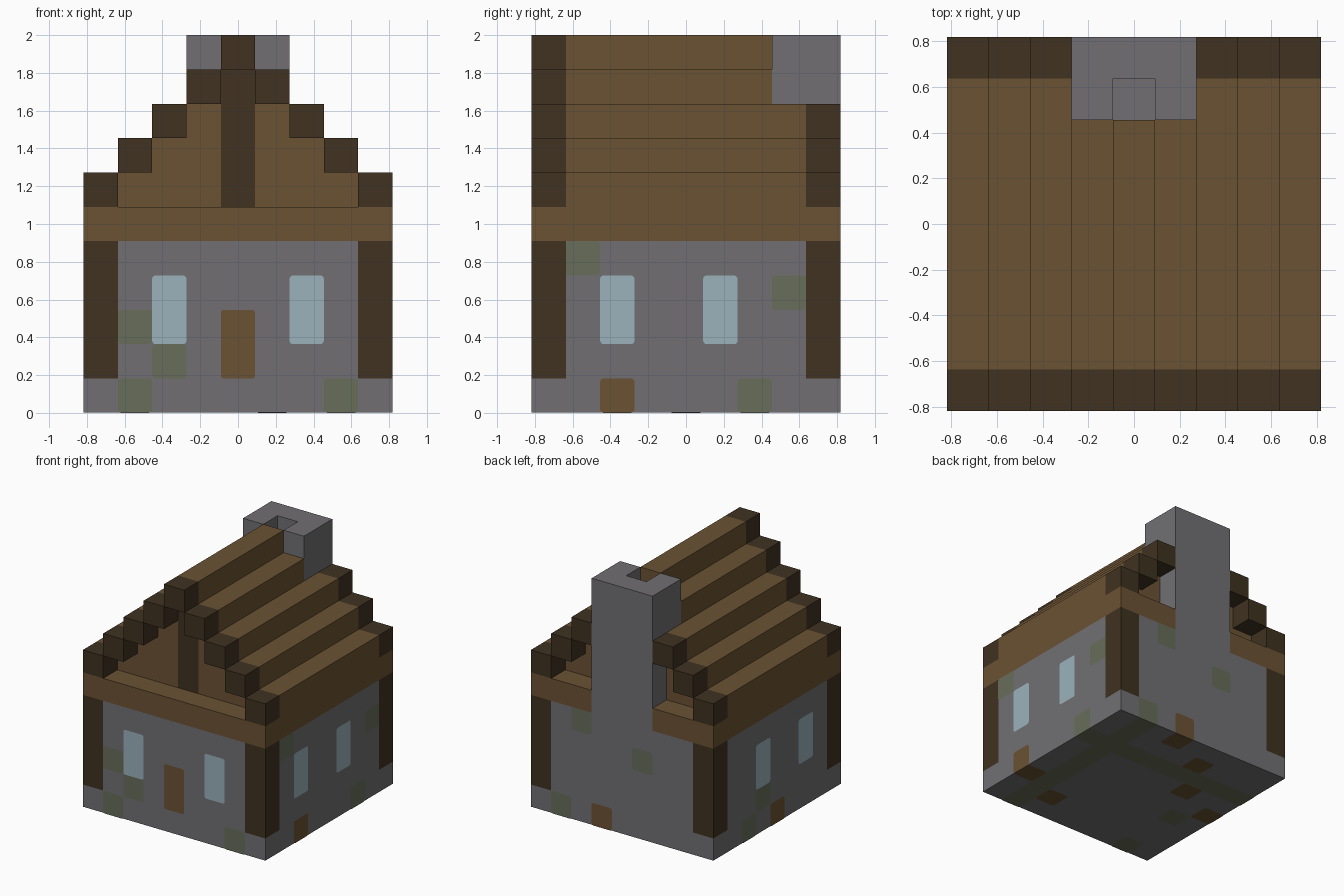
import bpy, bmesh, math
from mathutils import Vector

cube = bpy.data.objects.get("Cube")
if cube:
    bpy.data.objects.remove(cube, do_unlink=True)

U = 2 / 11       # one building block
N = 9            # blocks along each side
LIFT = 0.002     # how far painted plates stand off


def material(name, r, g, b):
    m = bpy.data.materials.new(name)
    m.use_nodes = True
    m.diffuse_color = (r, g, b, 1)
    bsdf = m.node_tree.nodes["Principled BSDF"]
    bsdf.inputs["Base Color"].default_value = (r, g, b, 1)
    bsdf.inputs["Roughness"].default_value = 0.9
    return m


STONE = material("grey stone", 0.165, 0.159, 0.171)
WOOD = material("brown wood", 0.147, 0.084, 0.033)
DARK = material("dark timber", 0.050, 0.032, 0.015)
GLASS = material("pale glass", 0.328, 0.445, 0.497)
MOSS = material("mossy stone", 0.136, 0.153, 0.100)


def finish(name, bm, mat):
    me = bpy.data.meshes.new(name)
    bm.to_mesh(me)
    bm.free()
    me.materials.append(mat)
    ob = bpy.data.objects.new(name, me)
    bpy.context.collection.objects.link(ob)
    return ob


def place(x, y, z):
    return Vector(((x - N / 2) * U, (y - N / 2) * U, z * U))


def blocks(name, mat, spans):
    """Join boxes, each given as x, y and z spans in block units."""
    bm = bmesh.new()
    for (x0, x1), (y0, y1), (z0, z1) in spans:
        low, high = place(x0, y0, z0), place(x1, y1, z1)
        made = bmesh.ops.create_cube(bm, size=1)["verts"]
        for v in made:
            v.co = (low + high) / 2 + v.co * (high - low)
    return finish(name, bm, mat)


def plate(name, mat, side, u, v, w=1, h=1):
    """Rounded flat patch on one side; u runs along x or y, v runs up."""
    r = 0.1
    eps = LIFT / U
    to_side = {
        "front": lambda a, b: (a, -eps, b),
        "back": lambda a, b: (a, N + eps, b),
        "right_hand": lambda a, b: (N + eps, a, b),
        "left_hand": lambda a, b: (-eps, a, b),
        "floor": lambda a, b: (a, b, 0),
    }[side]
    bm = bmesh.new()
    ring = []
    corners = [(u + w - r, v + h - r), (u + r, v + h - r), (u + r, v + r), (u + w - r, v + r)]
    for k, (cx, cy) in enumerate(corners):
        for s in range(4):
            t = math.pi / 2 * (k + s / 3)
            ring.append(bm.verts.new(place(*to_side(cx + r * math.cos(t), cy + r * math.sin(t)))))
    face = bm.faces.new(ring)
    face.normal_update()
    outward = {"front": (0, -1, 0), "back": (0, 1, 0), "right_hand": (1, 0, 0),
               "left_hand": (-1, 0, 0), "floor": (0, 0, -1)}[side]
    if face.normal.dot(Vector(outward)) < 0:
        face.normal_flip()
    return finish(name, bm, mat)


# Stone base and walls, notched at the corners for the posts
blocks("base", STONE, [((0, N), (0, N), (LIFT / U, 1))])
blocks("walls", STONE, [((1, 8), (0, N), (1, 5)), ((0, N), (1, 8), (1, 5))])
blocks("corner_posts", DARK,
       [((x, x + 1), (y, y + 1), (1, 5)) for x in (0, 8) for y in (0, 8)])

# Wooden band, open at the back for the chimney
blocks("beam_band", WOOD, [((0, N), (0, 8), (5, 6)),
                           ((0, 3), (8, N), (5, 6)), ((6, N), (8, N), (5, 6))])

# Stepped roof: wooden strips with dark ends, and recessed gables
strips, ends, gables = [], [], []
for i in range(5):
    z = (6 + i, 7 + i)
    high = i > 2
    for x in sorted({i, 8 - i}):
        span = (x, x + 1)
        strips.append((span, (1, 7 if high else 8), z))
        ends.append((span, (0, 1), z))
        if not high:
            ends.append((span, (8, N), z))
    if not high:
        for y in (1, 7):
            gables.append(((i + 1, 4), (y, y + 1), z))
            gables.append(((5, 8 - i), (y, y + 1), z))
blocks("roof_strips", WOOD, strips)
blocks("roof_end_blocks", DARK, ends)
blocks("gables", WOOD, gables)
blocks("gable_post", DARK, [((4, 5), (1, 2), (6, 10))])

# Chimney with an open flue
blocks("chimney", STONE, [((3, 6), (8, N), (5, 11)),
                          ((3, 4), (7, 8), (9, 11)),
                          ((5, 6), (7, 8), (9, 11)),
                          ((4, 5), (7, 8), (6, 9))])

# Door and windows
plate("door", WOOD, "front", 4, 1, h=2)
for side, places in (("front", (2, 6)), ("right_hand", (2, 5)), ("left_hand", (2, 5))):
    for p in places:
        plate(side + "_window", GLASS, side, p, 2, h=2)

# Mossy and wooden patches in the stonework
moss = {
    "front": [(1, 2), (2, 1), (1, 0), (7, 0)],
    "right_hand": [(1, 4), (7, 3), (6, 0)],
    "back": [(6, 4), (3, 3), (7, 0)],
    "left_hand": [(5, 1), (6, 0)],
    "floor": [(1, 3), (1, 0)],
}
wood = {
    "right_hand": [(2, 0)],
    "back": [(5, 0)],
    "left_hand": [(4, 0)],
    "floor": [(8, 2), (6, 1), (5, 8), (3, 7), (2, 5), (0, 4)],
}
for label, mat, table in (("moss_patch", MOSS, moss), ("wood_patch", WOOD, wood)):
    for side, spots in table.items():
        for u, v in spots:
            plate(side + "_" + label, mat, side, u, v)

# Mossy cross on the underside
plate("floor_moss_long", MOSS, "floor", 7, 0, h=N)
plate("floor_moss_left", MOSS, "floor", 0, 6, w=7)
plate("floor_moss_right", MOSS, "floor", 8, 6)
